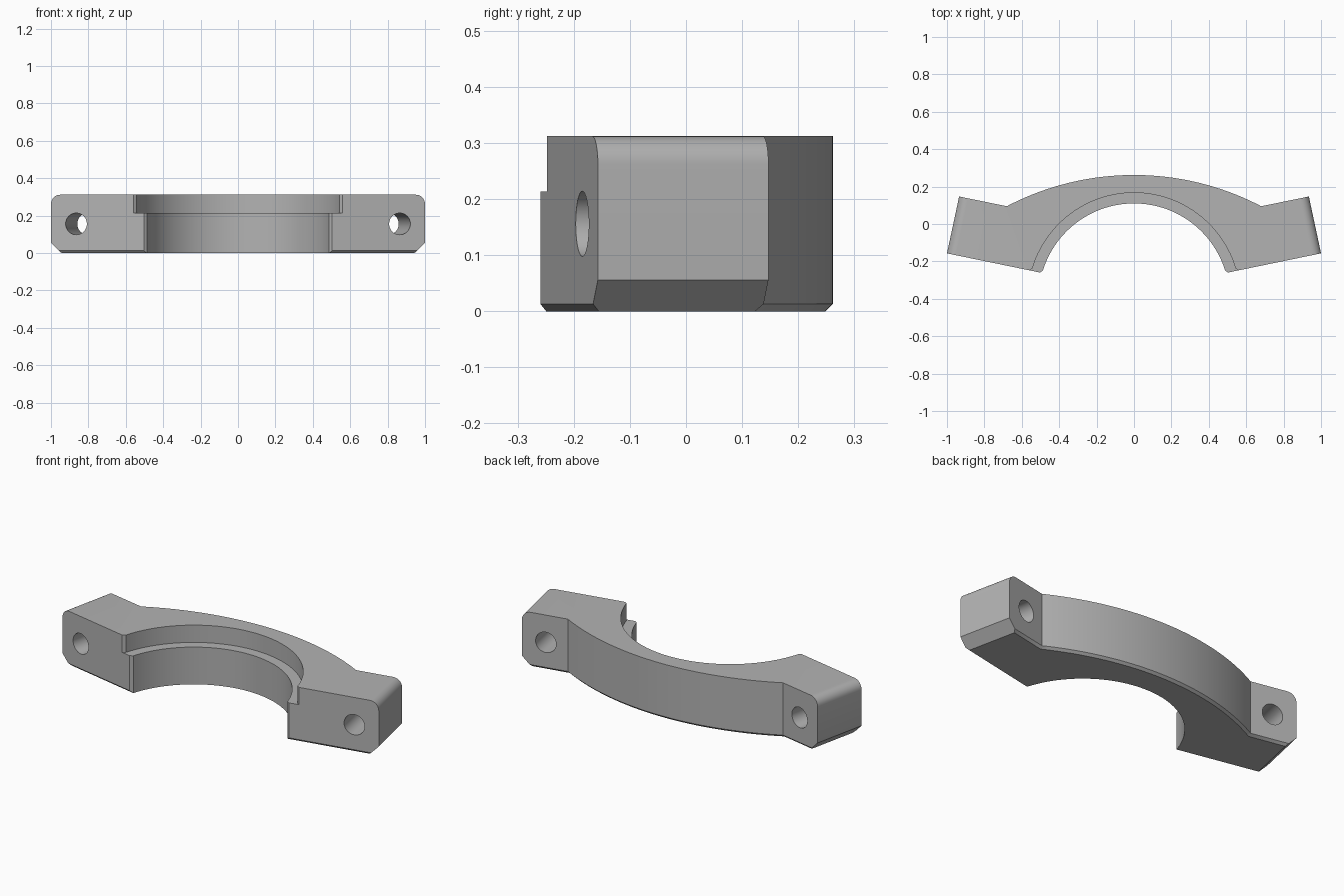
import bpy, bmesh
from math import sin, cos, tan, asin, pi, sqrt, radians

old = bpy.data.objects.get("Cube")
if old:
    bpy.data.objects.remove(old, do_unlink=True)

HEIGHT = 0.312
TILT = radians(11.6)          # each ear leans back by this angle
FRONT_Y = -0.363              # where the two ear front planes meet
BORE_Y = -0.4                 # centre of the bore
ARC_R, ARC_X, ARC_TOP = 1.468, 0.68, 0.262

grey = bpy.data.materials.new("grey metal")
grey.use_nodes = True
colour = (0.45, 0.45, 0.45, 1)
grey.diffuse_color = colour
grey.node_tree.nodes["Principled BSDF"].inputs["Base Color"].default_value = colour

# Outline seen from above: ears plus curved back
half = asin(ARC_X / ARC_R)
steps = 48
arc = [(ARC_R * sin(a), ARC_TOP - ARC_R + ARC_R * cos(a))
       for a in (half - 2 * half * i / steps for i in range(steps + 1))]
outline = [(0, FRONT_Y), (1, -0.157), (0.935, 0.147)] + arc + [(-0.935, 0.147), (-1, -0.157)]

bm = bmesh.new()
base = bm.faces.new([bm.verts.new((x, y, 0)) for x, y in outline])
top = bmesh.ops.extrude_face_region(bm, geom=[base])["geom"]
bmesh.ops.translate(bm, vec=(0, 0, HEIGHT),
                    verts=[v for v in top if isinstance(v, bmesh.types.BMVert)])
bmesh.ops.recalc_face_normals(bm, faces=bm.faces)


def level_edges(z):
    return [e for e in bm.edges if all(abs(v.co.z - z) < 1e-5 for v in e.verts)]


def end_edges(z):
    return [e for e in level_edges(z) if all(abs(v.co.x) > 0.9 for v in e.verts)
            and abs(e.verts[0].co.y - e.verts[1].co.y) > 0.2]


def bevel(edges, size, segments):
    bmesh.ops.bevel(bm, geom=edges, offset=size, offset_type='OFFSET',
                    segments=segments, profile=0.5, affect='EDGES')


# Rounded upper ends, chamfered lower ends, fine chamfer round the underside
bevel(end_edges(HEIGHT), 0.05, 8)
bevel(end_edges(0), 0.056, 1)
ends = [e for e in level_edges(0) if abs(e.verts[0].co.y - e.verts[1].co.y) > 0.2
        and min(abs(v.co.x) for v in e.verts) > 0.8]
bevel([e for e in level_edges(0) if e not in ends], 0.013, 1)

mesh = bpy.data.meshes.new("clamp_half")
bm.to_mesh(mesh)
bm.free()
mesh.materials.append(grey)
body = bpy.data.objects.new("clamp_half", mesh)
bpy.context.collection.objects.link(body)


def cut_with_active(name):
    cutter = bpy.context.object
    cutter.name = name
    cutter.hide_render = True
    cutter.data.materials.append(grey)
    bpy.ops.object.select_all(action='DESELECT')
    bpy.context.view_layer.objects.active = body
    body.select_set(True)
    mod = body.modifiers.new(name, 'BOOLEAN')
    mod.operation, mod.solver, mod.object = 'DIFFERENCE', 'EXACT', cutter
    bpy.ops.object.modifier_apply(modifier=mod.name)
    bpy.data.objects.remove(cutter, do_unlink=True)


# Stepped bore: full-depth bore, then a wider seat above the lip
steps_of_bore = [("bore", 0.51, -0.1), ("seat", 0.567, 0.213)]
for name, radius, bottom in steps_of_bore:
    depth = 0.5 - bottom
    bpy.ops.mesh.primitive_cylinder_add(vertices=128, radius=radius, depth=depth,
                                        location=(0, BORE_Y, bottom + depth / 2))
    cut_with_active(name)

gap = FRONT_Y - BORE_Y
for side in (1, -1):
    # Bolt hole square to the ear's front face
    bpy.ops.mesh.primitive_cylinder_add(
        vertices=48, radius=0.058, depth=1,
        location=(side * 0.865, FRONT_Y + 0.865 * tan(TILT), 0.156),
        rotation=(pi / 2, 0, side * TILT))
    cut_with_active("bolt_hole")
    # Small broken corners where bore and seat meet the front face
    for name, radius, bottom in steps_of_bore:
        t = sqrt(radius ** 2 - (gap * cos(TILT)) ** 2) - gap * sin(TILT)
        out = 1.25 * pi + TILT
        x = t * cos(TILT) + 0.021 * cos(out)
        y = FRONT_Y + t * sin(TILT) + 0.021 * sin(out)
        depth = 0.5 - bottom
        bpy.ops.mesh.primitive_cube_add(size=1, location=(side * x, y, bottom + depth / 2),
                                        rotation=(0, 0, side * (pi / 4 + TILT)))
        bpy.context.object.scale = (0.06, 0.06, depth)
        bpy.context.view_layer.update()
        cut_with_active("corner_break")

bpy.ops.object.shade_smooth_by_angle(angle=radians(30))
